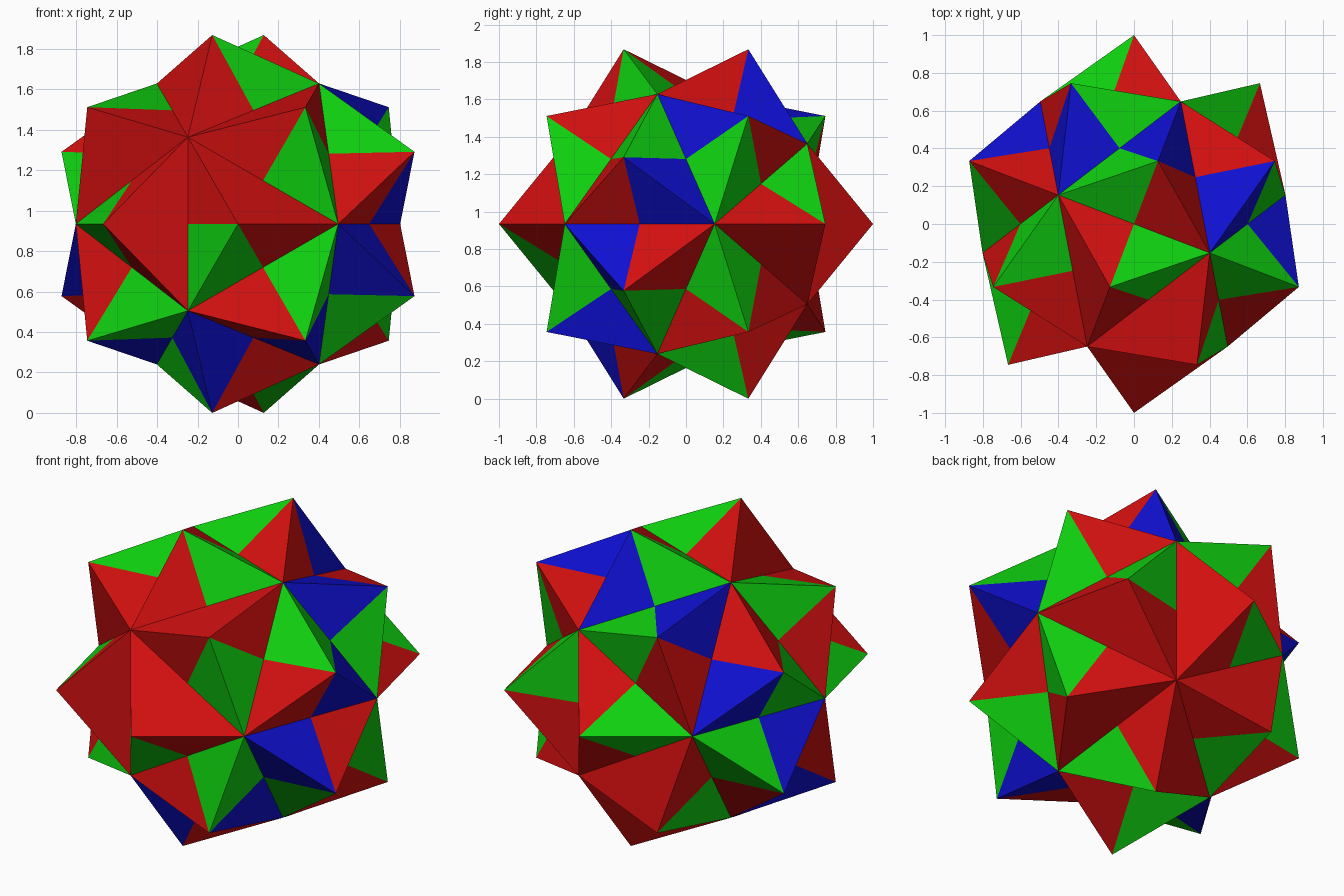
import bpy, bmesh, math
from mathutils import Vector

if "Cube" in bpy.data.objects:
    bpy.data.objects.remove(bpy.data.objects["Cube"])

# Folded-paper ball: cube-corner pyramids on the 20 faces of an icosahedron,
# assembled from 30 interlocking units, one unit per icosahedron edge.

PHI = (1 + math.sqrt(5)) / 2
R_TIP = 1.0                       # radius of the pyramid tips
R_HUB = math.sqrt(2 / 3)          # radius of the five-way hubs
S = R_HUB / math.sqrt(1 + PHI * PHI)
L = S * PHI
U = Vector((0.9342, -0.3568, 0))  # horizontal two-fold axes
V = Vector((0.3568, 0.9342, 0))
Z = Vector((0, 0, 1))
CENTRE = Z * 0.9342

# Hubs: letters a-f are one half, capitals are their opposites
hubs = {
    "a": U * S + Z * L, "b": -U * S + Z * L,
    "c": V * L + Z * S, "d": -V * L + Z * S,
    "e": U * L + V * S, "f": U * L - V * S,
}
hubs.update({k.upper(): -p for k, p in list(hubs.items())})

EDGE = 2 * S


def linked(p, q):
    return abs((hubs[p] - hubs[q]).length - EDGE) < 0.01


# Units that are green or blue, named by the hubs they join; the rest are red
GREEN = "ab af bE ce cF Cf CE Be AB AF".split()
BLUE = "EF ae bc CA Bf".split()
groups = {frozenset(u): 1 for u in GREEN}
groups.update({frozenset(u): 2 for u in BLUE})


def material(name, colour):
    m = bpy.data.materials.new(name)
    m.diffuse_color = (*colour, 1)
    m.use_nodes = True
    m.node_tree.nodes["Principled BSDF"].inputs["Base Color"].default_value = m.diffuse_color
    return m


mesh = bpy.data.meshes.new("folded_ball")
for name, colour in (("red paper", (0.65, 0.005, 0.005)),
                     ("green paper", (0.005, 0.65, 0.005)),
                     ("blue paper", (0.005, 0.005, 0.65))):
    mesh.materials.append(material(name, colour))

bm = bmesh.new()


def triangle(points, index):
    face = bm.faces.new([bm.verts.new(CENTRE + p) for p in points])
    face.material_index = index


# Each unit wraps one ridge at both of its ends
for p in hubs:
    for q in hubs:
        if p == q or not linked(p, q):
            continue
        P, Q = hubs[p], hubs[q]
        r = next(k for k in hubs if k not in (p, q) and linked(p, k)
                 and linked(q, k) and P.cross(Q).dot(hubs[k]) > 0)
        R = hubs[r]
        tip = (P + Q + R).normalized() * R_TIP
        index = groups.get(frozenset((p, q)), 0)
        triangle((P, (P + Q) / 2, tip), index)
        triangle((P, tip, (P + R) / 2), index)

bmesh.ops.remove_doubles(bm, verts=bm.verts, dist=0.001)
bm.to_mesh(mesh)
bm.free()
ball = bpy.data.objects.new("folded_ball", mesh)
bpy.context.collection.objects.link(ball)
